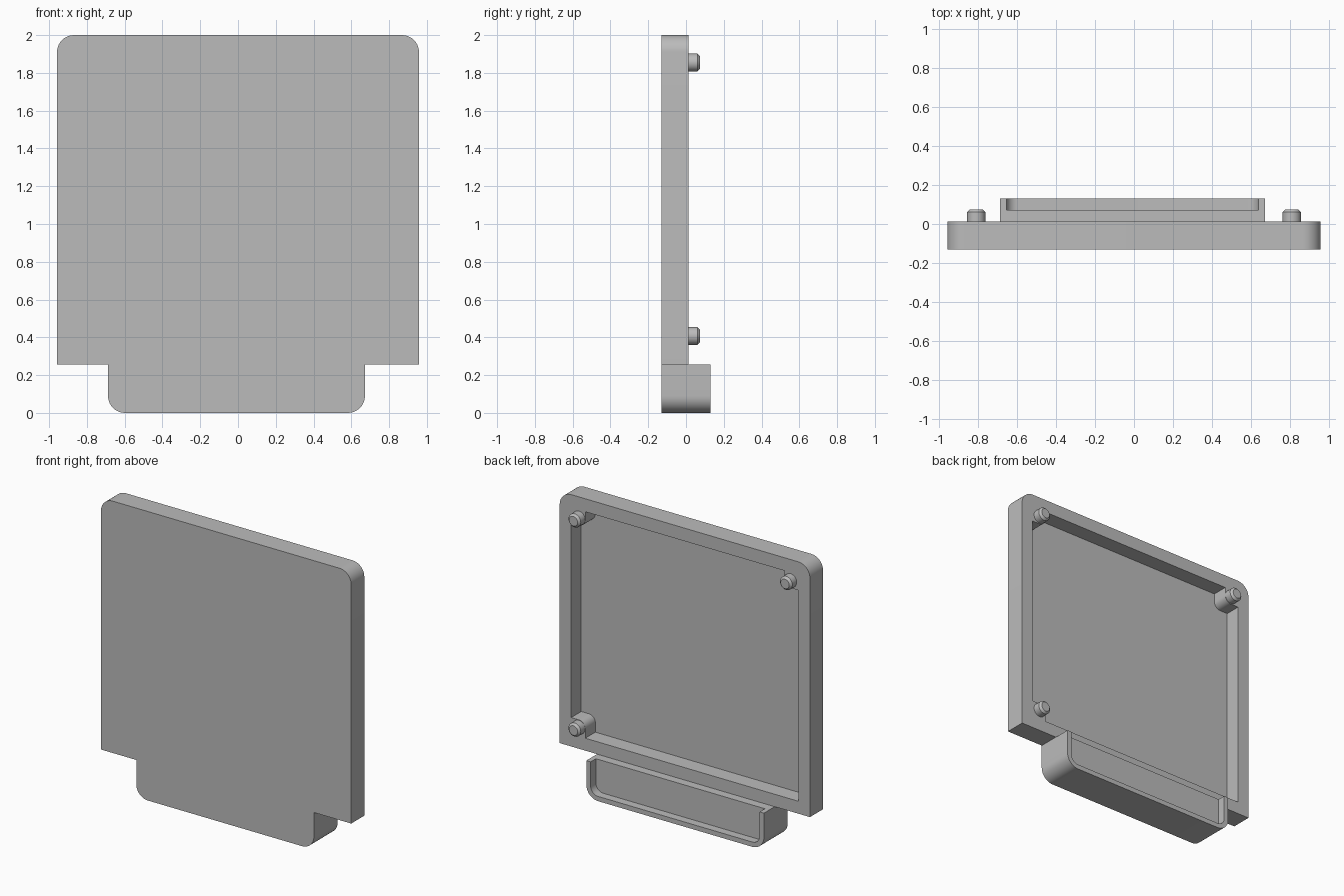
import bpy, bmesh, math
from mathutils import Vector, Matrix

cube = bpy.data.objects.get("Cube")
if cube:
    bpy.data.objects.remove(cube, do_unlink=True)

grey = bpy.data.materials.new("plain_grey")
grey.use_nodes = True
grey.diffuse_color = (0.5, 0.5, 0.5, 1)
grey.node_tree.nodes["Principled BSDF"].inputs["Base Color"].default_value = (0.5, 0.5, 0.5, 1)


def fillet(corners, steps=10):
    """Turn (x, z, radius) right-angled corners into outline points."""
    points = []
    for i, (x, z, r) in enumerate(corners):
        p = Vector((x, z))
        if r == 0:
            points.append(p)
            continue
        before = (Vector(corners[i - 1][:2]) - p).normalized()
        after = (Vector(corners[(i + 1) % len(corners)][:2]) - p).normalized()
        centre = p + r * (before + after)
        for k in range(steps + 1):
            a = math.pi / 2 * k / steps
            points.append(centre - r * (after * math.cos(a) + before * math.sin(a)))
    return points


def finish(name, bm):
    bmesh.ops.recalc_face_normals(bm, faces=bm.faces)
    mesh = bpy.data.meshes.new(name)
    bm.to_mesh(mesh)
    bm.free()
    mesh.materials.append(grey)
    obj = bpy.data.objects.new(name, mesh)
    bpy.context.collection.objects.link(obj)
    return obj


def slab(name, corners, y0, y1):
    """Extrude an outline from y0 to y1."""
    bm = bmesh.new()
    face = bm.faces.new([bm.verts.new((p.x, y0, p.y)) for p in fillet(corners)])
    ext = bmesh.ops.extrude_face_region(bm, geom=[face])
    verts = [v for v in ext["geom"] if isinstance(v, bmesh.types.BMVert)]
    bmesh.ops.translate(bm, verts=verts, vec=(0, y1 - y0, 0))
    return finish(name, bm)


def select(obj):
    bpy.ops.object.select_all(action="DESELECT")
    obj.select_set(True)
    bpy.context.view_layer.objects.active = obj


def carve(obj, cutter):
    cutter.hide_render = True
    mod = obj.modifiers.new("carve", "BOOLEAN")
    mod.operation = "DIFFERENCE"
    mod.solver = "EXACT"
    mod.object = cutter
    select(obj)
    bpy.ops.object.modifier_apply(modifier=mod.name)
    bpy.data.objects.remove(cutter, do_unlink=True)


FRONT, BACK, LEDGE, LIP = -0.13, 0.013, 0.073, 0.13
W, TOP, STEP, R = 0.958, 2.0, 0.257, 0.09
TAB_L, TAB_R = -0.688, 0.672

# Panel with its lower tab, one outline
panel = slab("panel", [
    (TAB_L, 0, R), (TAB_R, 0, R), (TAB_R, STEP, 0), (W, STEP, 0),
    (W, TOP, R), (-W, TOP, R), (-W, STEP, 0), (TAB_L, STEP, 0)], FRONT, BACK)

# Back pocket, leaving a rounded boss in three corners
PX, PZ0, PZ1, BX, BR = 0.87, 0.343, 1.91, 0.762, 0.05
LOW, HIGH = 0.457, 1.803
carve(panel, slab("pocket_cutter", [
    (-PX, PZ0, 0), (BX, PZ0, 0), (BX, LOW, BR), (PX, LOW, 0),
    (PX, HIGH, 0), (BX, HIGH, BR), (BX, PZ1, 0), (-BX, PZ1, 0),
    (-BX, HIGH, BR), (-PX, HIGH, 0)], -0.097, 0.1))

# Raised tray behind the tab, open at its top
tray = slab("tab_tray", [
    (TAB_L, 0, R), (TAB_R, 0, R), (TAB_R, STEP, 0), (TAB_L, STEP, 0)], BACK, LIP)
T = 0.033
carve(tray, slab("tray_cutter", [
    (TAB_L + T, T, R - T), (TAB_R - T, T, R - T),
    (TAB_R - T, 0.4, 0), (TAB_L + T, 0.4, 0)], LEDGE, 0.2))

# Locating pegs with chamfered tips
parts = [panel, tray]
for name, x, z in (("upper_left_peg", 0.81, 1.855), ("lower_left_peg", 0.81, 0.407),
                   ("upper_right_peg", -0.81, 1.855)):
    bm = bmesh.new()
    length = 0.075 - BACK
    bmesh.ops.create_cone(bm, cap_ends=True, segments=40, radius1=0.047, radius2=0.047, depth=length)
    tip = [e for e in bm.edges if all(v.co.z > 0 for v in e.verts)]
    bmesh.ops.bevel(bm, geom=tip, offset=0.014, segments=1, affect="EDGES")
    bmesh.ops.transform(bm, verts=bm.verts, matrix=Matrix.Translation((x, BACK + length / 2, z))
                        @ Matrix.Rotation(-math.pi / 2, 4, "X"))
    parts.append(finish(name, bm))

for part in parts:
    select(part)
    bpy.ops.object.shade_smooth_by_angle(angle=math.radians(30))
